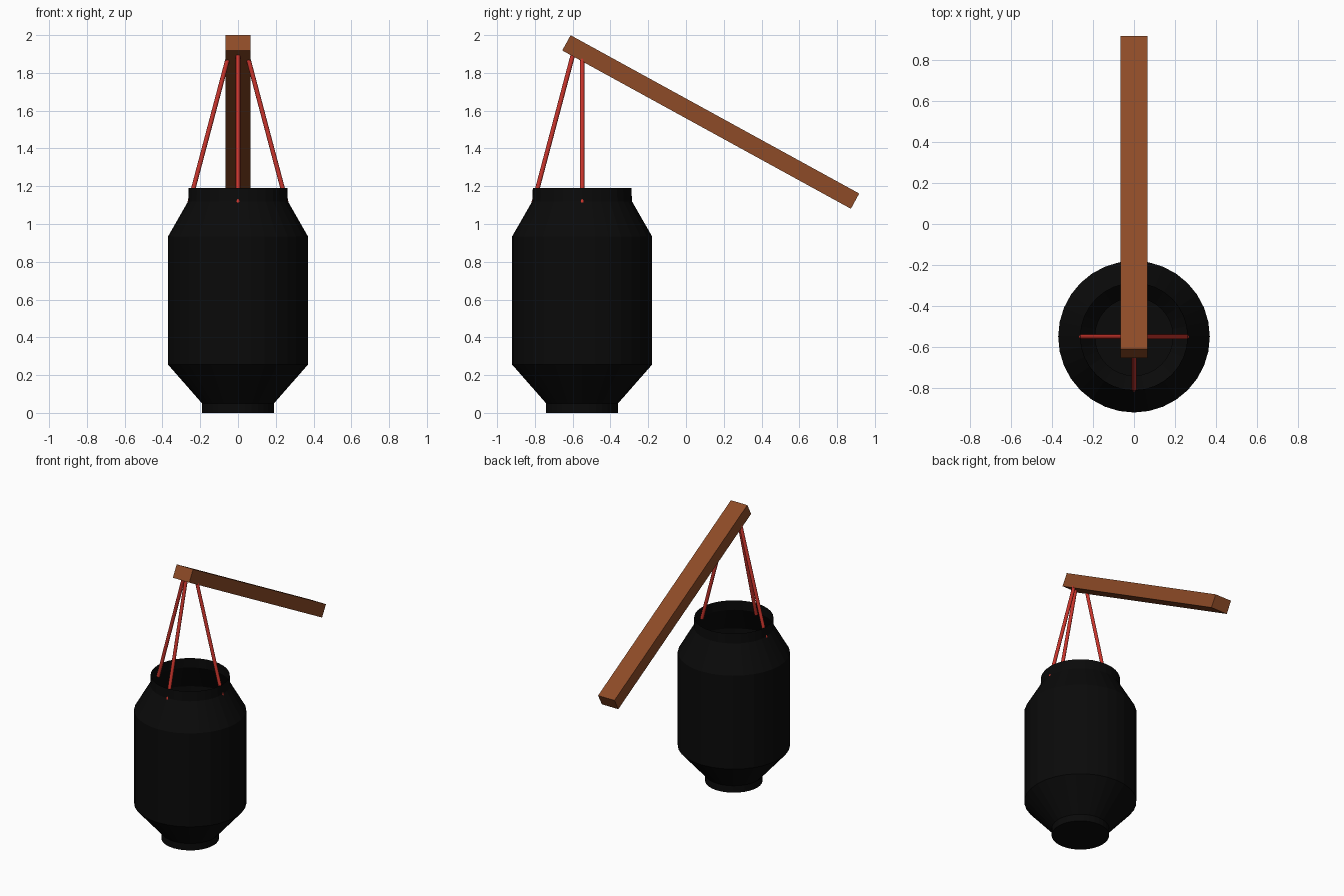
import bpy, bmesh, math
from mathutils import Vector

if "Cube" in bpy.data.objects:
    bpy.data.objects.remove(bpy.data.objects["Cube"])

AXIS_Y = -0.55   # lantern axis


def material(name, rgb):
    m = bpy.data.materials.new(name)
    m.diffuse_color = (*rgb, 1)
    m.use_nodes = True
    m.node_tree.nodes["Principled BSDF"].inputs["Base Color"].default_value = m.diffuse_color
    return m


wood = material("wood", (0.27, 0.07, 0.02))
red = material("red_cord", (0.60, 0.035, 0.025))
black = material("black", (0.003, 0.003, 0.003))


def lathe(name, profile, sides, mat):
    """Revolve a radius/height profile; the first ring is capped, the last is open."""
    bm = bmesh.new()
    rings = []
    for r, z in profile:
        rings.append([bm.verts.new((r * math.cos(2 * math.pi * i / sides),
                                    r * math.sin(2 * math.pi * i / sides), z))
                      for i in range(sides)])
    for a, b in zip(rings, rings[1:]):
        for i in range(sides):
            j = (i + 1) % sides
            bm.faces.new((a[i], a[j], b[j], b[i]))
    bm.faces.new(rings[0][::-1])
    mesh = bpy.data.meshes.new(name)
    bm.to_mesh(mesh)
    bm.free()
    ob = bpy.data.objects.new(name, mesh)
    bpy.context.collection.objects.link(ob)
    mesh.materials.append(mat)
    return ob


def cord(name, start, end, radius):
    a, b = Vector(start), Vector(end)
    bpy.ops.mesh.primitive_cylinder_add(vertices=12, radius=radius,
                                        depth=(b - a).length, location=(a + b) / 2)
    ob = bpy.context.object
    ob.name = name
    ob.rotation_euler = (b - a).to_track_quat('Z', 'Y').to_euler()
    ob.data.materials.append(red)
    bpy.ops.object.shade_smooth_by_angle(angle=math.radians(40))


# Hollow lantern body with foot, shoulders and open neck
body = lathe("lantern_body",
             [(0.19, 0), (0.19, 0.05), (0.37, 0.255), (0.37, 0.935),
              (0.264, 1.12), (0.261, 1.19)], 32, black)
body.location.y = AXIS_Y

# Sloping wooden pole
p, q = Vector((0, -0.633, 1.959)), Vector((0, 0.895, 1.121))
bpy.ops.mesh.primitive_cube_add(size=1, location=(p + q) / 2)
pole = bpy.context.object
pole.name = "pole"
pole.scale = (0.132, (q - p).length, 0.092)
pole.rotation_euler.x = math.atan2(q.z - p.z, q.y - p.y)
pole.data.materials.append(wood)

# Three cords from the pole to the neck
for name, dx, dy in (("left_cord", -1, 0), ("right_cord", 1, 0), ("front_cord", 0, -1)):
    cord(name, (dx * 0.045, AXIS_Y + dy * 0.045, 1.91),
         (dx * 0.257, AXIS_Y + dy * 0.257, 1.11), 0.012)
